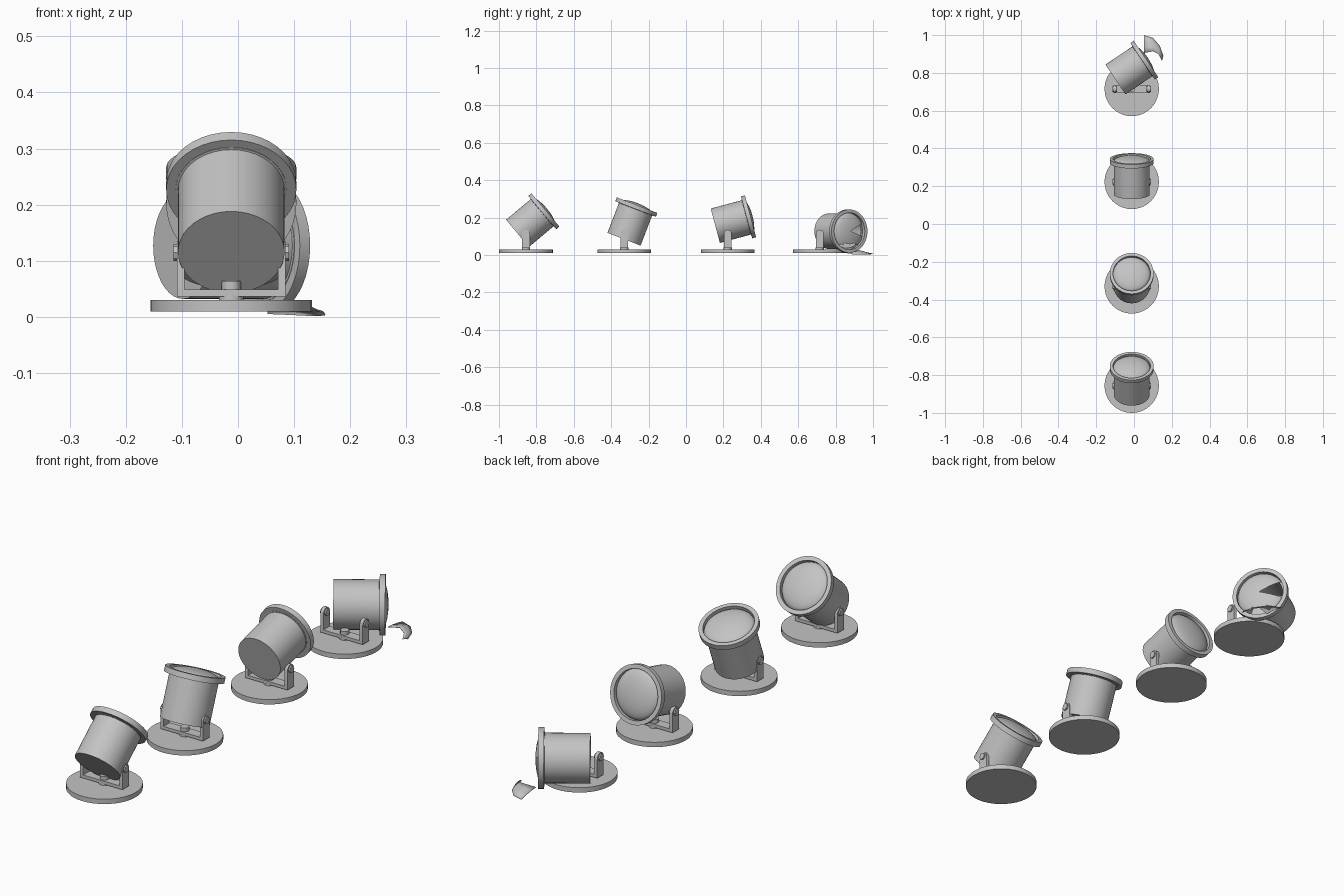
import bpy, bmesh, math
from mathutils import Matrix, Vector

cube = bpy.data.objects.get("Cube")
if cube:
    bpy.data.objects.remove(cube, do_unlink=True)

grey = bpy.data.materials.new("light_grey")
grey.use_nodes = True
GREY = (0.55, 0.55, 0.55, 1)
grey.diffuse_color = GREY
grey.node_tree.nodes["Principled BSDF"].inputs["Base Color"].default_value = GREY

CX = -0.012          # shared centre line of the bases
SEGS = 40


def finish(bm, name, matrix=Matrix(), normals=True):
    if normals:
        bmesh.ops.recalc_face_normals(bm, faces=bm.faces)
    mesh = bpy.data.meshes.new(name)
    bm.to_mesh(mesh)
    bm.free()
    mesh.materials.append(grey)
    ob = bpy.data.objects.new(name, mesh)
    bpy.context.collection.objects.link(ob)
    ob.matrix_world = matrix
    bpy.ops.object.select_all(action='DESELECT')
    ob.select_set(True)
    bpy.context.view_layer.objects.active = ob
    bpy.ops.object.shade_smooth_by_angle(angle=math.radians(35))
    return ob


def lathe(profile, segs=SEGS):
    """Spin a (radius, height) profile about local z."""
    bm = bmesh.new()
    verts = [bm.verts.new((r, 0, h)) for r, h in profile]
    edges = [bm.edges.new(pair) for pair in zip(verts, verts[1:])]
    bmesh.ops.spin(bm, geom=verts + edges, axis=(0, 0, 1), cent=(0, 0, 0),
                   angle=math.tau, steps=segs, use_duplicate=False)
    bmesh.ops.remove_doubles(bm, verts=bm.verts, dist=1e-5)
    return bm


def disc(name, radius, depth, matrix, segs=SEGS):
    bm = bmesh.new()
    bmesh.ops.create_cone(bm, cap_ends=True, segments=segs, radius1=radius,
                          radius2=radius, depth=depth)
    return finish(bm, name, matrix)


def box(name, size, centre):
    bm = bmesh.new()
    bmesh.ops.create_cube(bm, size=1, matrix=Matrix.Diagonal((*size, 1)))
    return finish(bm, name, Matrix.Translation(centre))


def upright(name, x, y):
    """Bracket arm with a half-round top."""
    bm = bmesh.new()
    w, top = 0.021, 0.114
    outline = [(-w, 0.036), (w, 0.036)]
    outline += [(w * math.cos(a * math.pi / 8), top + w * math.sin(a * math.pi / 8))
                for a in range(9)]
    face = bm.faces.new([bm.verts.new((-0.007, p, z)) for p, z in outline])
    ext = bmesh.ops.extrude_face_region(bm, geom=[face])["geom"]
    bmesh.ops.translate(bm, vec=(0.014, 0, 0),
                        verts=[v for v in ext if isinstance(v, bmesh.types.BMVert)])
    finish(bm, name, Matrix.Translation((x, y, 0)))


def stand(tag, y):
    disc("base_" + tag, 0.144, 0.02, Matrix.Translation((CX, y, 0.02)))
    disc("washer_" + tag, 0.022, 0.01, Matrix.Translation((CX, y, 0.034)), 20)
    disc("swivel_nut_" + tag, 0.017, 0.016, Matrix.Translation((CX, y, 0.056)), 12)
    box("bracket_bar_" + tag, (0.192, 0.042, 0.013), (CX, y, 0.0425))
    for side, s in (("left", 1), ("right", -1)):
        upright(f"bracket_{side}_{tag}", CX + s * 0.09, y)
        turn = Matrix.Rotation(math.pi / 2, 4, 'Y')
        disc(f"bolt_{side}_{tag}", 0.015, 0.026,
             Matrix.Translation((CX + s * 0.09, y, 0.115)) @ turn, 8)


def head(tag, back, axis, broken=False):
    axis = Vector(axis).normalized()
    if abs(axis.x) < 0.01:
        side = Vector((-1, 0, 0))
    else:
        side = Vector((-axis.y, axis.x, 0)).normalized()
    up = axis.cross(side)
    frame = Matrix((side, up, axis)).transposed().to_4x4()
    frame.translation = back
    # Hollow can with a flanged rim
    can = [(0, 0), (0.095, 0), (0.095, 0.173), (0.116, 0.173), (0.116, 0.195),
           (0.099, 0.195), (0.099, 0.172), (0.09, 0.17), (0.09, 0.012), (0, 0.012)]
    finish(lathe(can), "lamp_body_" + tag, frame)
    # Domed glass
    dome = [(0.099 * math.sin(t), 0.176 + 0.03 * (math.cos(t)))
            for t in (math.pi / 2 * i / 6 for i in range(7))]
    bm = lathe(dome)
    bmesh.ops.recalc_face_normals(bm, faces=bm.faces)
    if broken:
        gone = []
        for f in bm.faces:
            c = f.calc_center_median()
            a = math.degrees(math.atan2(c.y, c.x))
            r = math.hypot(c.x, c.y)
            if -20 < a < 30 or (-130 < a < -50 and c.y < -0.07 and r > 0.07):
                gone.append(f)
        bmesh.ops.delete(bm, geom=gone, context='FACES')
    finish(bm, "lens_" + tag, frame, normals=not broken)


# Three mounted lamps at different tilts
for tag, y, tilt in (("first", -0.856, 40), ("second", -0.33, 69), ("third", 0.223, 15)):
    stand(tag, y)
    e = math.radians(tilt)
    axis = Vector((0, math.cos(e), math.sin(e)))
    head(tag, Vector((CX, y + 0.037, 0.184)) - axis * 0.107, axis)

# Fallen lamp beside its empty bracket
stand("fallen", 0.715)
head("fallen", Vector((-0.098, 0.765, 0.127)), (0.83, 0.56, 0), broken=True)

# Curved glass shard on the floor
outer = [(0.053, 1.0, 0.006), (0.1, 0.985, 0.004), (0.135, 0.945, 0.002), (0.155, 0.89, 0.003)]
inner = [(0.053, 0.905, 0.02), (0.1, 0.915, 0.026), (0.13, 0.9, 0.018), (0.148, 0.863, 0.009)]
bm = bmesh.new()
rows = [[bm.verts.new(Vector(o).lerp(Vector(i), t) + Vector((0, 0, 0.012 * t * (1 - t))))
         for o, i in zip(outer, inner)] for t in (0, 0.33, 0.67, 1)]
for r0, r1 in zip(rows, rows[1:]):
    for k in range(3):
        bm.faces.new((r0[k], r1[k], r1[k + 1], r0[k + 1]))
shard = finish(bm, "glass_shard")
thick = shard.modifiers.new("thickness", 'SOLIDIFY')
thick.thickness = 0.002
thick.offset = 0
